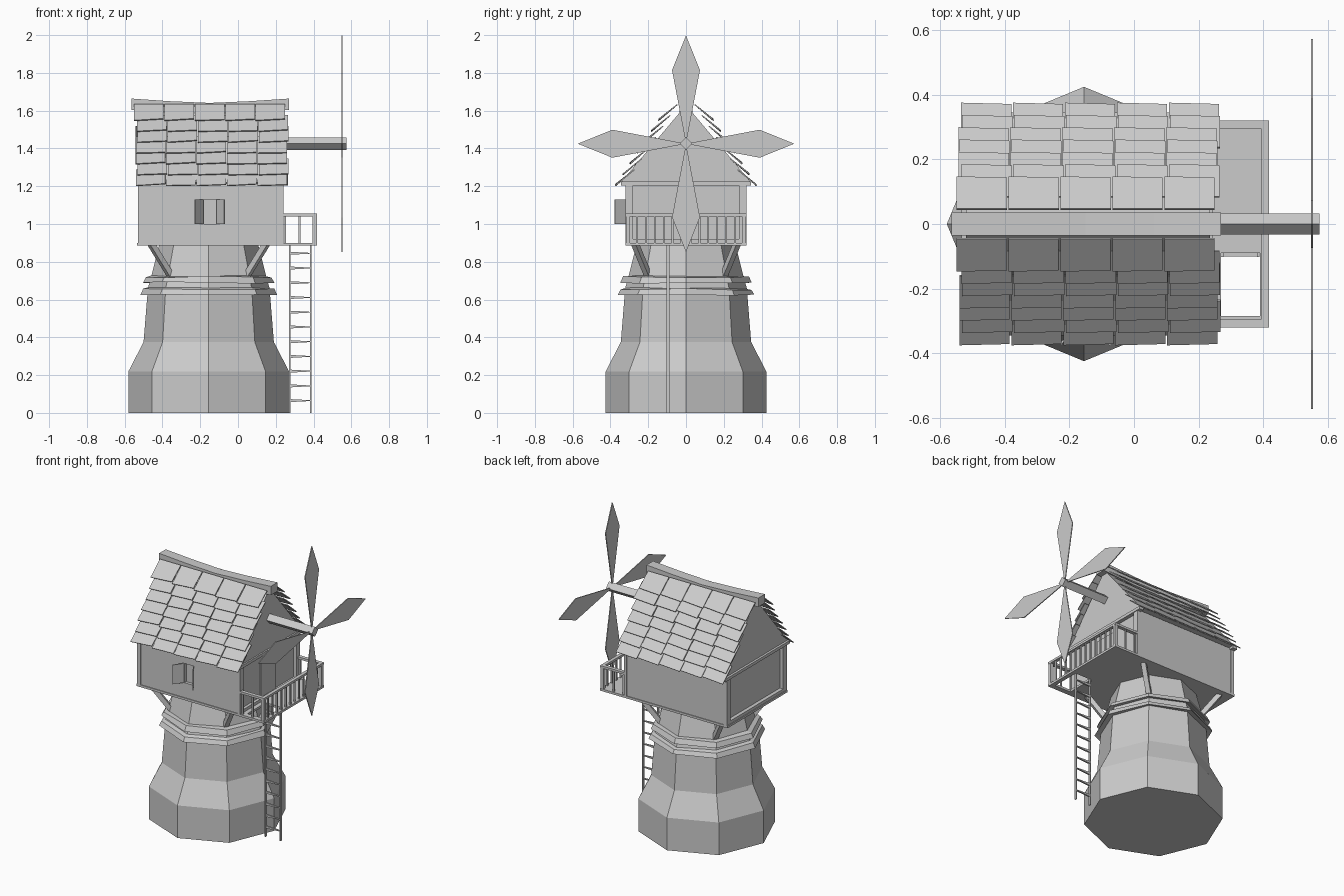
import bpy
import math
import random
from mathutils import Vector

random.seed(4)
if "Cube" in bpy.data.objects:
    bpy.data.objects.remove(bpy.data.objects["Cube"])

mat = bpy.data.materials.new("plain_grey")
mat.use_nodes = True
GREY = (0.6, 0.6, 0.6, 1)
mat.diffuse_color = GREY
mat.node_tree.nodes["Principled BSDF"].inputs["Base Color"].default_value = GREY

CX = -0.155  # tower axis


def make(name, verts, faces):
    me = bpy.data.meshes.new(name)
    me.from_pydata([tuple(v) for v in verts], [], faces)
    me.materials.append(mat)
    ob = bpy.data.objects.new(name, me)
    bpy.context.collection.objects.link(ob)
    return ob


def loft(name, rings, closed=False):
    """Skin rings of equal length; cap the ends, or join last ring to first."""
    n, m = len(rings[0]), len(rings)
    verts = [v for r in rings for v in r]
    faces = []
    for k in range(m if closed else m - 1):
        a, b = k * n, (k + 1) % m * n
        faces += [(a + i, a + (i + 1) % n, b + (i + 1) % n, b + i) for i in range(n)]
    if not closed:
        faces += [tuple(reversed(range(n))), tuple(range((m - 1) * n, m * n))]
    return make(name, verts, faces)


def box(name, x0, x1, y0, y1, z0, z1):
    return loft(name, [[(x0, y0, z), (x1, y0, z), (x1, y1, z), (x0, y1, z)] for z in (z0, z1)])


def beam(name, a, b, w):
    """Square bar of width w from a to b."""
    a, b = Vector(a), Vector(b)
    d = (b - a).normalized()
    u = d.cross((0, 0, 1) if abs(d.z) < 0.95 else (0, 1, 0)).normalized() * w / 2
    v = d.cross(u)
    return loft(name, [[p - u - v, p + u - v, p + u + v, p - u + v] for p in (a, b)])


def slab(name, quad, t):
    """Flat quad given thickness t along its normal."""
    q = [Vector(p) for p in quad]
    n = (q[1] - q[0]).cross(q[3] - q[0]).normalized() * t
    return loft(name, [q, [p + n for p in q]])


def octagon(r, z, wobble=0):
    return [(CX + r * math.cos(k * math.pi / 4), r * math.sin(k * math.pi / 4),
             z + random.uniform(-wobble, wobble)) for k in range(8)]


# Tower with flared foot
profile = [(0.425, 0), (0.425, 0.22), (0.345, 0.375), (0.322, 0.66), (0.305, 0.72), (0.262, 0.89)]
loft("tower", [octagon(r, z) for r, z in profile])

# Two skirting bands round the tower
for name, z, r in (("lower_band", 0.625, 0.362), ("upper_band", 0.69, 0.348)):
    section = [(r - 0.04, z + 0.01), (r, z), (r - 0.015, z + 0.03), (r - 0.05, z + 0.038)]
    loft(name, [octagon(a, b, 0.005) for a, b in section], closed=True)

# Diagonal braces under the house
for sx in (-1, 1):
    for sy in (-1, 1):
        beam("brace", (CX + sx * 0.305, sy * 0.27, 0.895), (CX + sx * 0.2, sy * 0.2, 0.725), 0.03)

# House body
box("house_floor", -0.535, 0.27, -0.32, 0.32, 0.885, 0.9)
house = box("house_walls", -0.505, 0.22, -0.315, 0.315, 0.895, 1.215)
cutter = box("window_cutter", -0.18, -0.11, -0.4, -0.295, 1.0, 1.13)
cutter.hide_render = True
cutter.hide_viewport = True
cut = house.modifiers.new("window", "BOOLEAN")
cut.operation = "DIFFERENCE"
cut.object = cutter

# Timber frames on the two end walls
for x0, x1 in ((-0.53, -0.505), (0.22, 0.24)):
    for s in (-1, 1):
        y0, y1 = sorted((s * 0.28, s * 0.32))
        box("corner_post", x0, x1, y0, y1, 0.9, 1.21)
    box("sill_beam", x0, x1, -0.28, 0.28, 0.9, 0.92)
    box("eave_beam", x0 - 0.005, x1 + 0.005, -0.345, 0.345, 1.205, 1.225)
box("door", 0.22, 0.227, -0.08, 0.08, 0.9, 1.165)

# Open shutters
for hinge, tip in ((-0.18, -0.225), (-0.11, -0.07)):
    slab("shutter", [(hinge, -0.312, 1.0), (tip, -0.375, 1.0), (tip, -0.375, 1.13), (hinge, -0.312, 1.13)], 0.006)

# Gable roof core
loft("roof_core", [[(x, -0.345, 1.22), (x, 0.345, 1.22), (x, 0, 1.63)] for x in (-0.52, 0.235)])

# Overlapping shingles on both slopes
ROWS, COLS = 7, 5
for side in (-1, 1):
    for row in range(ROWS):
        y, z = 0.372 - 0.038 * row, 1.2 + 0.0575 * row
        shift = -0.012 if row == ROWS - 1 else random.uniform(-0.006, 0.006)
        for col in range(COLS):
            x0 = -0.538 + shift + 0.161 * col
            x1 = x0 + 0.156
            lift = random.uniform(0.002, 0.01)
            quad = [(x0, side * y, z), (x1, side * (y - 0.004), z + lift),
                    (x1, side * (y - 0.1), z + 0.085), (x0, side * (y - 0.1), z + 0.085)]
            slab("shingle", quad if side < 0 else quad[::-1], 0.006)

# Sagging ridge cap
ridge = [(-0.565, 1.664), (-0.36, 1.65), (-0.15, 1.641), (0.06, 1.65), (0.27, 1.664)]
loft("ridge_cap", [[(x, -0.035, z - 0.06), (x, 0.035, z - 0.06), (x, 0.035, z), (x, -0.035, z)]
                   for x, z in ridge])

# Balcony floor with a hatch for the ladder
box("balcony_floor", 0.24, 0.395, -0.09, 0.32, 0.885, 0.9)
box("balcony_outer_edge", 0.39, 0.418, -0.32, 0.32, 0.885, 0.9)
box("balcony_side_edge", 0.24, 0.395, -0.32, -0.285, 0.885, 0.9)

# Balcony railing
box("outer_rail", 0.395, 0.418, -0.32, 0.32, 1.04, 1.055)
for s in (-1, 1):
    y0, y1 = sorted((s * 0.295, s * 0.32))
    box("side_rail", 0.235, 0.418, y0, y1, 1.04, 1.055)
    for x in (0.25, 0.325):
        beam("side_baluster", (x, s * 0.307, 0.895), (x, s * 0.307, 1.045), 0.01)
    beam("railing_post", (0.406, s * 0.307, 0.895), (0.406, s * 0.307, 1.045), 0.022)
for k in range(1, 13):
    y = -0.307 + 0.614 * k / 13
    beam("baluster", (0.406, y, 0.895), (0.406, y, 1.045), 0.01)

# Ladder with tapered rungs
for x in (0.274, 0.385):
    box("ladder_rail", x - 0.004, x + 0.004, -0.102, -0.087, 0, 0.895)
for k in range(11):
    z = 0.065 + 0.078 * k
    loft("ladder_rung", [[(x, -0.1, z - h), (x, -0.089, z - h), (x, -0.089, z + h), (x, -0.1, z + h)]
                         for x, h in ((0.274, 0.008), (0.385, 0.002))])

# Sail shaft, square and set on edge
HUB = 1.425
loft("sail_shaft", [[(x, 0.033, HUB), (x, 0, HUB + 0.033), (x, -0.033, HUB), (x, 0, HUB - 0.033)]
                    for x in (0.1, 0.575)])

# Four kite-shaped sails
kite = [(0, 0), (0.39, 0.074), (0.573, 0), (0.39, -0.074)]
for k in range(4):
    c, s = round(math.cos(k * math.pi / 2)), round(math.sin(k * math.pi / 2))
    loft("sail", [[(x, r * c - w * s, HUB + r * s + w * c) for r, w in kite] for x in (0.548, 0.554)])

# Consistent outward normals
for ob in bpy.context.scene.objects:
    if ob.type == "MESH" and ob.data.materials and ob.data.materials[0] == mat:
        import bmesh
        bm = bmesh.new()
        bm.from_mesh(ob.data)
        bmesh.ops.recalc_face_normals(bm, faces=bm.faces)
        bm.to_mesh(ob.data)
        bm.free()
